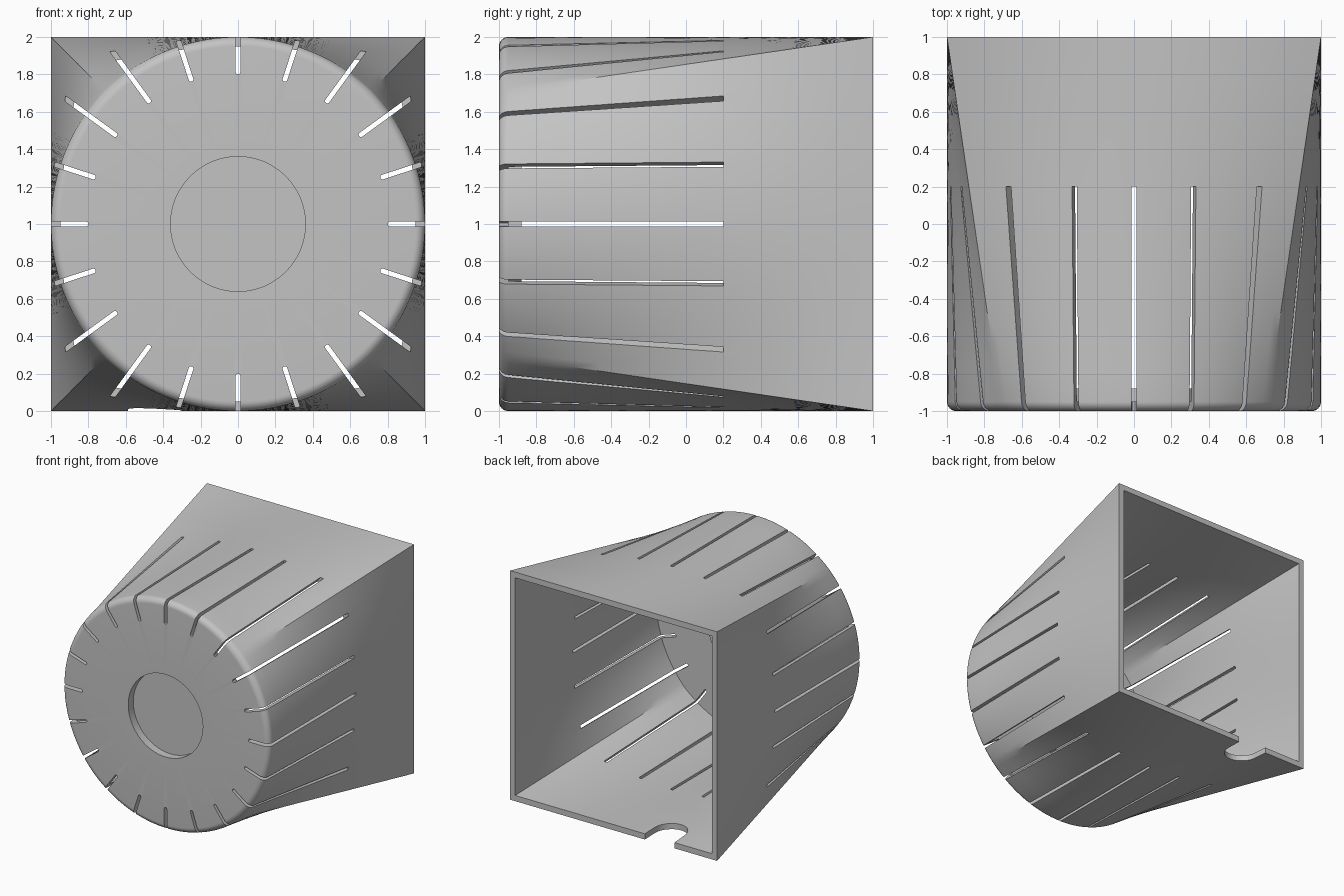
import bpy, bmesh
from math import sin, cos, pi, radians
from mathutils import Vector, Matrix

cube = bpy.data.objects.get("Cube")
if cube:
    bpy.data.objects.remove(cube, do_unlink=True)

SIDES = 160
WALL = 0.05
FILLET = 0.05
SLOTS = 20

grey = bpy.data.materials.new("plain grey")
grey.use_nodes = True
tone = (0.55, 0.55, 0.55, 1)
grey.diffuse_color = tone
grey.node_tree.nodes["Principled BSDF"].inputs["Base Color"].default_value = tone


def make_object(name, bm):
    bmesh.ops.recalc_face_normals(bm, faces=bm.faces)
    mesh = bpy.data.meshes.new(name)
    bm.to_mesh(mesh)
    bm.free()
    mesh.materials.append(grey)
    obj = bpy.data.objects.new(name, mesh)
    bpy.context.collection.objects.link(obj)
    return obj


def ring(bm, y, radius):
    """Closed loop around the y axis; radius is a function of the angle."""
    verts = []
    for i in range(SIDES):
        a = 2 * pi * i / SIDES
        r = radius(a)
        verts.append(bm.verts.new((r * cos(a), y, 1 + r * sin(a))))
    return verts


def circle(r):
    return lambda a: r


def loft(y, size, inset=0):
    """Section blending from a circle at the front to a square at the back."""
    t = (y + 1) / 2
    return lambda a: size * (1 - t + t / max(abs(cos(a)), abs(sin(a)))) - inset


def prism(bm, points, depth, matrix):
    base = [bm.verts.new(matrix @ Vector(p)) for p in points]
    face = bm.faces.new(base)
    new = bmesh.ops.extrude_face_region(bm, geom=[face], use_keep_orig=True)["geom"]
    tops = [g for g in new if isinstance(g, bmesh.types.BMVert)]
    shift = matrix.to_3x3() @ Vector((0, 0, depth))
    bmesh.ops.translate(bm, vec=shift, verts=tops)


# Hollow housing: front recess, rounded rim, outer skin, inner skin, boss
bm = bmesh.new()
sections = [(-0.93, circle(0.36)), (-1, circle(0.36))]
for i in range(9):
    a = pi / 2 * (1 - i / 8)
    y = -1 + FILLET * (1 - sin(a))
    sections.append((y, loft(y, 1, FILLET * (1 - cos(a)))))
steps = [-1 + WALL + (2 - WALL) * i / 12 for i in range(13)]
sections += [(y, loft(y, 1)) for y in steps[1:]]
sections += [(y, loft(y, 1 - WALL)) for y in reversed(steps)]
sections += [(-0.95, circle(0.41)), (-0.88, circle(0.41))]

rings = [ring(bm, y, r) for y, r in sections]
for a, b in zip(rings, rings[1:]):
    for i in range(SIDES):
        j = (i + 1) % SIDES
        bm.faces.new((a[i], a[j], b[j], b[i]))
bm.faces.new(rings[0])
bm.faces.new(rings[-1])
housing = make_object("tapered_housing", bm)

# Cutter for the radial cooling slots and the cable notch
bm = bmesh.new()
half = 0.0125
slot = [(1.5, -half, 0), (1.5, half, 0)]
for i in range(7):
    a = pi / 2 + pi * i / 6
    slot.append((0.8 + half + half * cos(a), half * sin(a), 0))
to_front = Matrix.Translation((0, 0.2, 1)) @ Matrix.Rotation(radians(90), 4, "X")
for i in range(SLOTS):
    prism(bm, slot, 1.4, to_front @ Matrix.Rotation(2 * pi * i / SLOTS, 4, "Z"))

radius = 0.143
notch = [(radius, 0.4, 0), (-radius, 0.4, 0)]
for i in range(25):
    a = pi + pi * i / 24
    notch.append((radius * cos(a), radius * sin(a), 0))
prism(bm, notch, 0.4, Matrix.Translation((-0.445, 0.86, -0.2)))
cutter = make_object("slot_cutter", bm)
cutter.hide_render = True

cut = housing.modifiers.new("slots", "BOOLEAN")
cut.operation = "DIFFERENCE"
cut.solver = "EXACT"
cut.object = cutter

bpy.ops.object.select_all(action="DESELECT")
housing.select_set(True)
bpy.context.view_layer.objects.active = housing
bpy.ops.object.modifier_apply(modifier=cut.name)
bpy.data.objects.remove(cutter, do_unlink=True)
bpy.ops.object.shade_smooth_by_angle(angle=radians(30))
